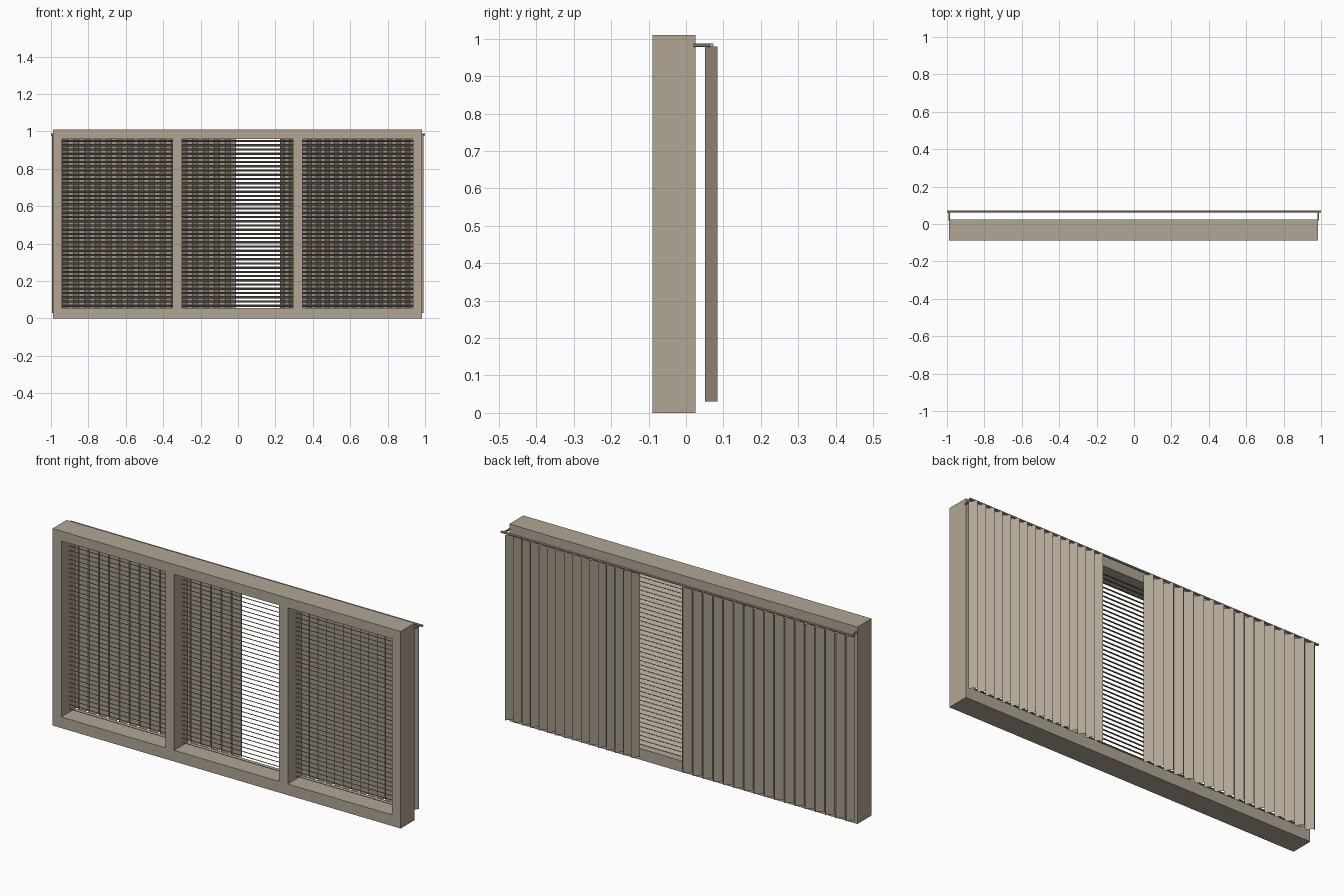
import bpy, bmesh, math
from mathutils import Vector, Matrix

if "Cube" in bpy.data.objects:
    bpy.data.objects.remove(bpy.data.objects["Cube"])


def finish(name, bm, color):
    me = bpy.data.meshes.new(name)
    bm.to_mesh(me)
    bm.free()
    me.materials.append(color)
    ob = bpy.data.objects.new(name, me)
    bpy.context.collection.objects.link(ob)
    return ob


def add_box(bm, lo, hi, tilt=0.0):
    lo, hi = Vector(lo), Vector(hi)
    m = (Matrix.Translation((lo + hi) / 2) @ Matrix.Rotation(tilt, 4, 'X')
         @ Matrix.Diagonal((*(hi - lo), 1)))
    bmesh.ops.create_cube(bm, size=1, matrix=m)


def add_rod(bm, a, b, r):
    a, b = Vector(a), Vector(b)
    d = b - a
    m = Matrix.Translation((a + b) / 2) @ d.to_track_quat('Z', 'Y').to_matrix().to_4x4()
    bmesh.ops.create_cone(bm, cap_ends=True, segments=10, radius1=r, radius2=r,
                          depth=d.length, matrix=m)


tan = bpy.data.materials.new("tan")
tan.diffuse_color = (0.44, 0.38, 0.30, 1)
tan.use_nodes = True
tan.node_tree.nodes["Principled BSDF"].inputs["Base Color"].default_value = tan.diffuse_color

# window frame: one slab face with three openings, extruded backwards
X = [-0.99, -0.94, -0.35, -0.30, 0.295, 0.345, 0.935, 0.985]
Z = [0, 0.057, 0.96, 1.01]
Y0, Y1 = -0.089, 0.025
bm = bmesh.new()
grid = [[bm.verts.new((x, Y0, z)) for z in Z] for x in X]
for i in range(len(X) - 1):
    for j in range(len(Z) - 1):
        if j == 1 and i in (1, 3, 5):
            continue
        bm.faces.new((grid[i][j], grid[i + 1][j], grid[i + 1][j + 1], grid[i][j + 1]))
ext = bmesh.ops.extrude_face_region(bm, geom=bm.faces[:], use_keep_orig=True)
bmesh.ops.translate(bm, vec=(0, Y1 - Y0, 0),
                    verts=[v for v in ext['geom'] if isinstance(v, bmesh.types.BMVert)])
bmesh.ops.recalc_face_normals(bm, faces=bm.faces[:])
bmesh.ops.dissolve_limit(bm, angle_limit=0.01, verts=bm.verts[:], edges=bm.edges[:])
finish("window_frame", bm, tan)

# horizontal blind slats, sloping down toward the back
COUNT, DEPTH, YC = 40, 0.024, -0.015
for name, x0, x1 in (("left", -0.94, -0.35), ("middle", -0.30, 0.295), ("right", 0.345, 0.935)):
    bm = bmesh.new()
    pitch = (Z[2] - Z[1]) / COUNT
    for k in range(COUNT):
        z = Z[1] + (k + 0.5) * pitch
        add_box(bm, (x0, YC - DEPTH / 2, z - 0.001), (x1, YC + DEPTH / 2, z + 0.001),
                math.radians(-25))
    finish(name + "_blind_slats", bm, tan)

# curtain rod with end brackets
bm = bmesh.new()
RY, RZ, R = 0.068, 0.983, 0.0055
add_rod(bm, (-1, RY, RZ), (1, RY, RZ), R)
for x in (-0.988, 0.985):
    add_rod(bm, (x, Y1 - 0.005, RZ), (x, RY, RZ), R * 0.9)
finish("curtain_rod", bm, tan)


# pleated curtains, zigzag in plan
def curtain(name, x0, x1, folds):
    bm = bmesh.new()
    n = folds * 2
    prev = None
    for i in range(n + 1):
        x = x0 + (x1 - x0) * i / n
        y = 0.084 if i % 2 else 0.051
        pair = (bm.verts.new((x, y, 0.03)), bm.verts.new((x, y, 0.98)))
        if prev:
            bm.faces.new((pair[0], prev[0], prev[1], pair[1]))
        prev = pair
    finish(name, bm, tan)


curtain("left_curtain", -0.995, -0.012, 17)
curtain("right_curtain", 0.225, 0.992, 16)
